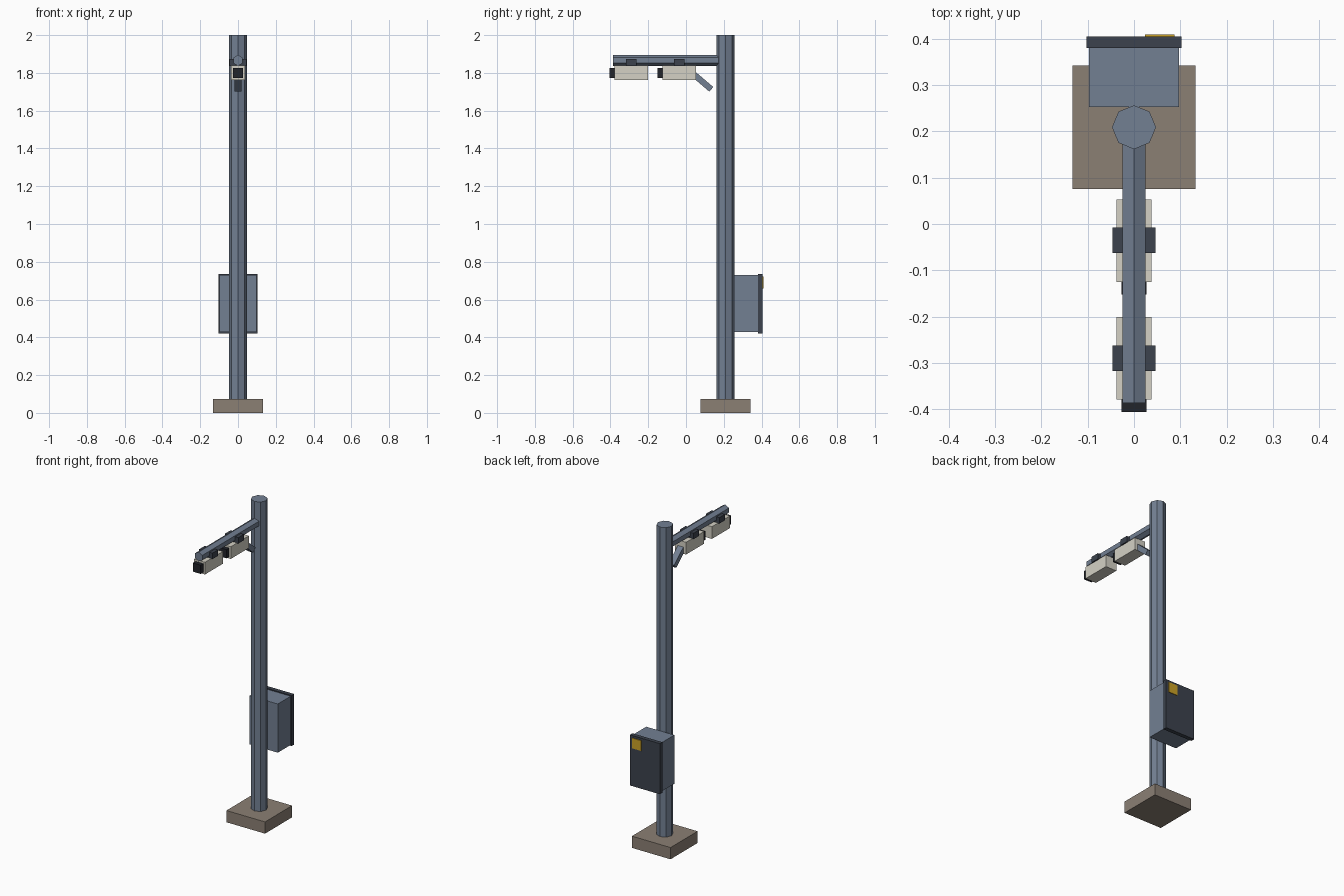
import bpy, bmesh
from math import cos, sin, pi, atan2, hypot
from mathutils import Matrix, Vector

if "Cube" in bpy.data.objects:
    bpy.data.objects.remove(bpy.data.objects["Cube"])


def material(name, rgb):
    m = bpy.data.materials.new(name)
    m.diffuse_color = (*rgb, 1)
    m.use_nodes = True
    m.node_tree.nodes["Principled BSDF"].inputs["Base Color"].default_value = m.diffuse_color
    return m


SLATE = material("slate_metal", (0.17, 0.215, 0.29))
DARK = material("dark_metal", (0.045, 0.055, 0.075))
CREAM = material("cream_casing", (0.66, 0.64, 0.56))
BLACK = material("lens_black", (0.016, 0.018, 0.024))
STONE = material("concrete", (0.26, 0.215, 0.175))
YELLOW = material("warning_yellow", (0.6, 0.36, 0.02))


def finish(name, bm, mat):
    bmesh.ops.recalc_face_normals(bm, faces=bm.faces)
    me = bpy.data.meshes.new(name)
    bm.to_mesh(me)
    bm.free()
    me.materials.append(mat)
    ob = bpy.data.objects.new(name, me)
    bpy.context.collection.objects.link(ob)
    return ob


def box(name, x, y, z, mat):
    """Box from (min, max) ranges."""
    size = [b - a for a, b in (x, y, z)]
    bm = bmesh.new()
    bmesh.ops.create_cube(bm, size=1)
    bmesh.ops.scale(bm, vec=size, verts=bm.verts)
    ob = finish(name, bm, mat)
    ob.location = [(a + b) / 2 for a, b in (x, y, z)]
    return ob


def prism(name, sides, radius, length, start, mat):
    """Regular prism along local z from 0 to length."""
    bm = bmesh.new()
    ring = [bm.verts.new((radius * cos(start + 2 * pi * i / sides),
                          radius * sin(start + 2 * pi * i / sides), 0))
            for i in range(sides)]
    face = bm.faces.new(ring)
    ext = bmesh.ops.extrude_face_region(bm, geom=[face], use_keep_orig=True)
    top = [v for v in ext["geom"] if isinstance(v, bmesh.types.BMVert)]
    bmesh.ops.translate(bm, vec=(0, 0, length), verts=top)
    return finish(name, bm, mat)


POLE_Y = 0.209

# Footing and octagonal pole
box("footing", (-0.133, 0.133), (0.076, 0.342), (0, 0.073), STONE)
pole = prism("pole", 8, 0.0475, 1.94, 0, SLATE)
pole.location = (0, POLE_Y, 0.06)

# Hexagonal arm reaching forward, one edge on top
arm = prism("arm", 6, 0.029, POLE_Y + 0.387, pi / 2, SLATE)
arm.matrix_world = Matrix.Translation((0, POLE_Y, 1.866)) @ Matrix.Rotation(pi / 2, 4, "X")

# Diagonal brace behind the rear camera
a, b = Vector((0, 0.01, 1.819)), Vector((0, 0.134, 1.713))
length = hypot(b.y - a.y, b.z - a.z)
brace = box("brace", (-0.019, 0.019), (-length / 2, length / 2), (-0.016, 0.016), SLATE)
brace.location = (a + b) / 2
brace.rotation_euler.x = atan2(b.z - a.z, b.y - a.y)

# Two cameras: casing, lens hood, clamp over the arm
for label, y in (("front", -0.379), ("rear", -0.125)):
    box(label + "_camera_body", (-0.038, 0.038), (y, y + 0.178), (1.762, 1.838), CREAM)
    box(label + "_camera_lens", (-0.027, 0.027), (y - 0.027, y + 0.002), (1.773, 1.827), BLACK)
    box(label + "_camera_clamp", (-0.046, 0.046), (y + 0.062, y + 0.117), (1.836, 1.873), DARK)

# Control cabinet behind the pole with door and warning label
box("cabinet", (-0.097, 0.097), (0.253, 0.382), (0.427, 0.73), SLATE)
box("cabinet_door", (-0.103, 0.103), (0.38, 0.405), (0.421, 0.736), DARK)
box("warning_label", (0.024, 0.087), (0.403, 0.409), (0.658, 0.722), YELLOW)
